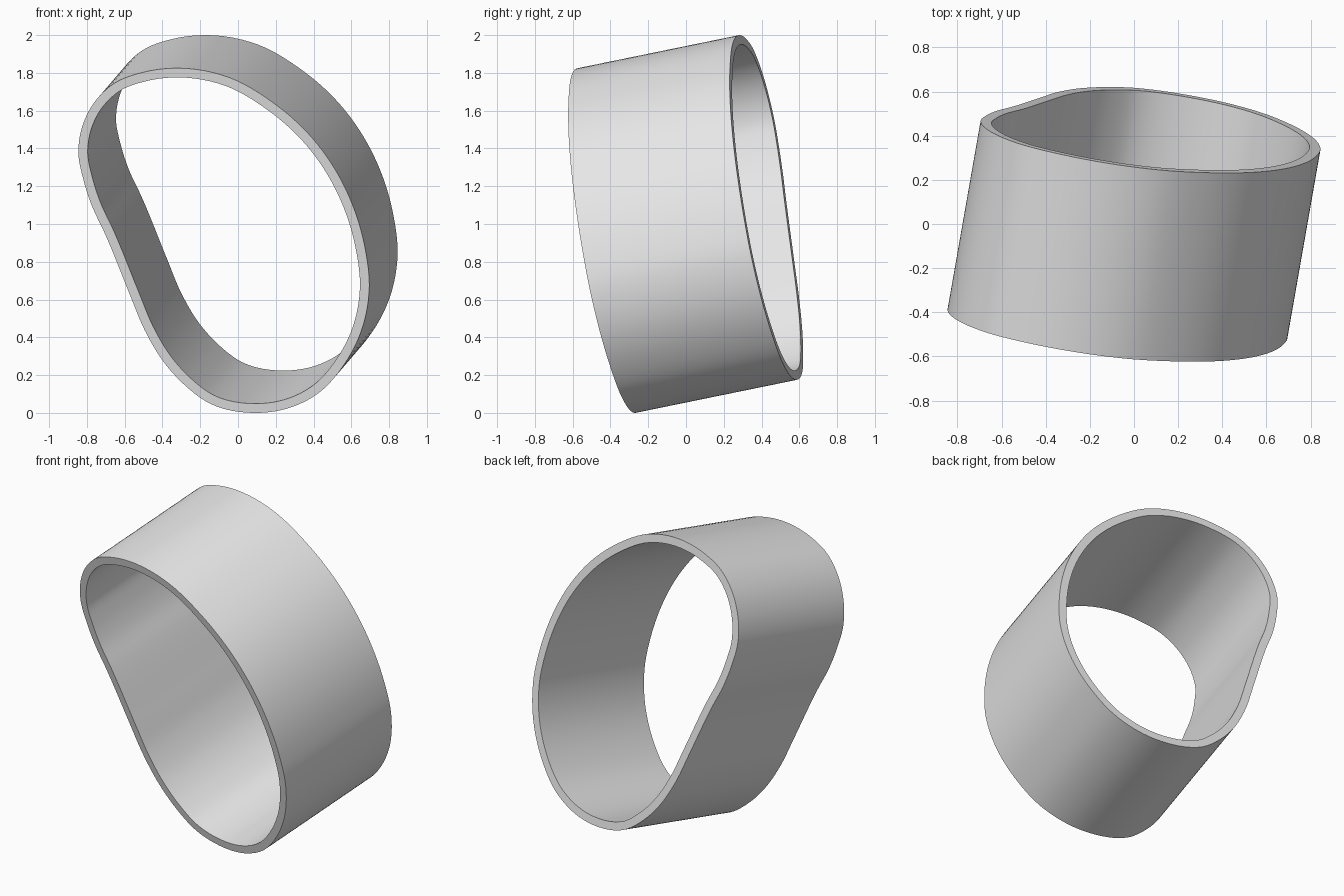
import bpy
from mathutils import Vector

cube = bpy.data.objects.get("Cube")
if cube:
    bpy.data.objects.remove(cube, do_unlink=True)

# Sweep from the front rim to the back rim; both rims are square to it
SWEEP = Vector((0.15, 0.855, 0.175))
FRONT_CENTRE = Vector((0, 0, 1)) - SWEEP / 2
WALL = 0.05
STEPS = 6

# Outer outline of the front rim (x, z), from the left end through the bottom
outline = [
    (-.845, 1.375), (-.82, 1.24), (-.775, 1.10), (-.705, .95), (-.57, .62),
    (-.495, .44), (-.39, .265), (-.28, .145), (-.15, .05), (.1, 0),
    (.25, .02), (.42, .10), (.565, .26), (.655, .44), (.695, .67),
    (.675, .86), (.62, 1.065), (.51, 1.295), (.375, 1.475), (.175, 1.65),
    (-.045, 1.775), (-.31, 1.825), (-.495, 1.805), (-.655, 1.745),
    (-.76, 1.645), (-.825, 1.515),
]


def smooth_loop(points, steps):
    """Closed spline through the points, with tangents scaled to spacing."""
    pts = [Vector(p) for p in points]
    n = len(pts)
    gap = [(pts[(i + 1) % n] - pts[i]).length for i in range(n)]
    slope = []
    for i in range(n):
        a, b = gap[i - 1], gap[i]
        before = (pts[i] - pts[i - 1]) / a
        after = (pts[(i + 1) % n] - pts[i]) / b
        slope.append((before * b + after * a) / (a + b))
    loop = []
    for i in range(n):
        j = (i + 1) % n
        for k in range(steps):
            t = k / steps
            s = 1 - t
            loop.append(pts[i] * (s * s * (1 + 2 * t)) + pts[j] * (t * t * (3 - 2 * t))
                        + (slope[i] * s - slope[j] * t) * (gap[i] * t * s))
    return loop


def on_front_plane(p):
    """Lift an (x, z) point onto the tilted plane of the front rim."""
    dx, dz = p.x - FRONT_CENTRE.x, p.y - FRONT_CENTRE.z
    dy = -(SWEEP.x * dx + SWEEP.z * dz) / SWEEP.y
    return Vector((p.x, FRONT_CENTRE.y + dy, p.y))


# Outer wall
front = [on_front_plane(p) for p in smooth_loop(outline, STEPS)]
count = len(front)
verts = front + [v + SWEEP for v in front]
faces = [(i, i + count, (i + 1) % count + count, (i + 1) % count) for i in range(count)]
mesh = bpy.data.meshes.new("band")
mesh.from_pydata(verts, [], faces)
band = bpy.data.objects.new("band", mesh)
bpy.context.collection.objects.link(band)

# Colour
grey = bpy.data.materials.new("light grey")
grey.use_nodes = True
colour = (0.8, 0.8, 0.8, 1)
grey.diffuse_color = colour
grey.node_tree.nodes["Principled BSDF"].inputs["Base Color"].default_value = colour
mesh.materials.append(grey)

# Wall thickness, inwards, with crisp flat rims
bpy.ops.object.select_all(action="DESELECT")
band.select_set(True)
bpy.context.view_layer.objects.active = band
wall = band.modifiers.new("wall", "SOLIDIFY")
wall.thickness = WALL
wall.offset = -1
wall.use_even_offset = True
bpy.ops.object.modifier_apply(modifier=wall.name)
bpy.ops.object.shade_smooth_by_angle()
